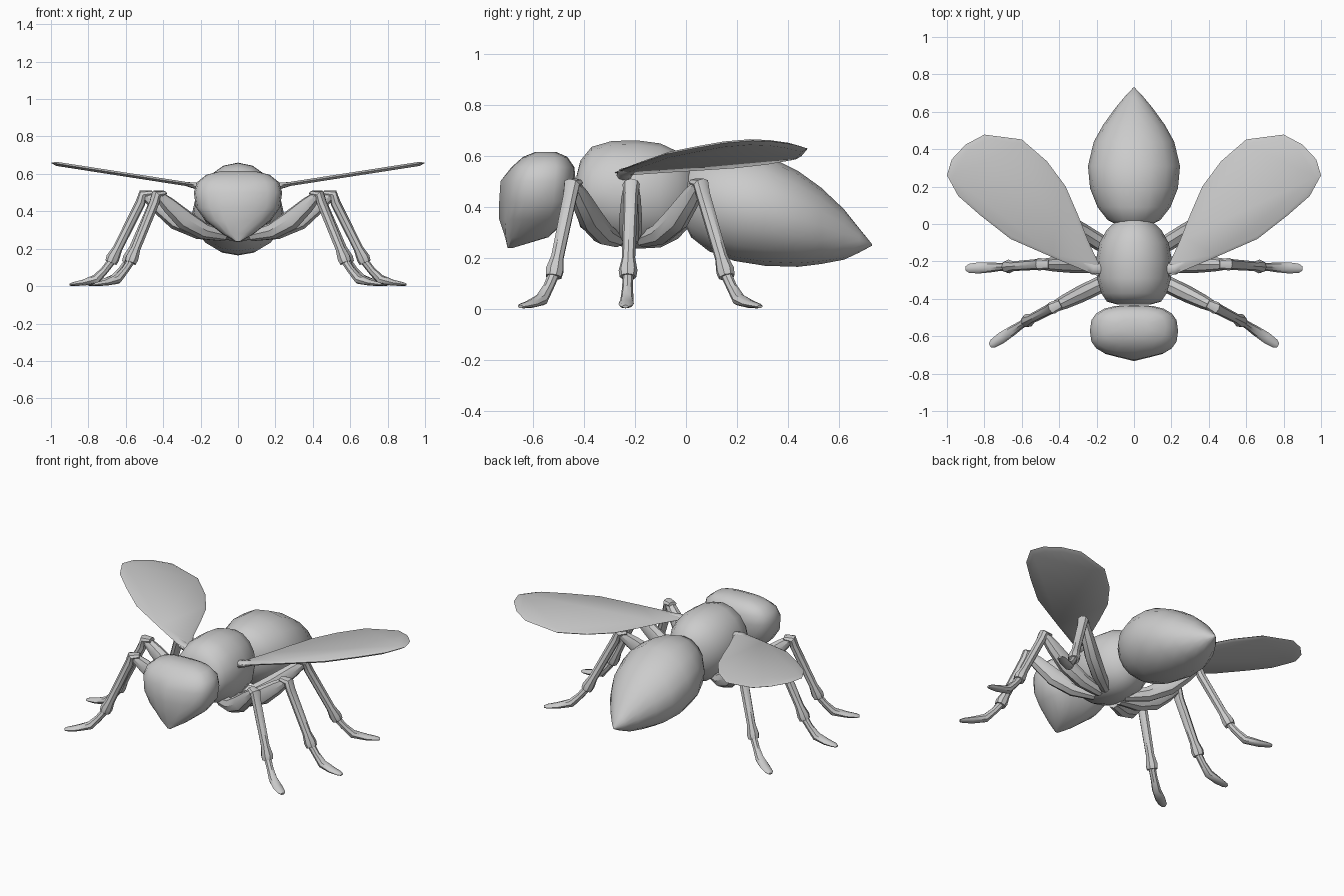
import bpy, bmesh, math
from mathutils import Vector

if "Cube" in bpy.data.objects:
    bpy.data.objects.remove(bpy.data.objects["Cube"])

grey = bpy.data.materials.new("plain_grey")
grey.diffuse_color = (0.6, 0.6, 0.6, 1)
grey.use_nodes = True
grey.node_tree.nodes["Principled BSDF"].inputs["Base Color"].default_value = grey.diffuse_color


def finish(name, bm, angle=50):
    """Turn a bmesh into a smooth-shaded object."""
    bmesh.ops.recalc_face_normals(bm, faces=bm.faces)
    me = bpy.data.meshes.new(name)
    bm.to_mesh(me)
    bm.free()
    ob = bpy.data.objects.new(name, me)
    bpy.context.collection.objects.link(ob)
    me.materials.append(grey)
    bpy.ops.object.select_all(action='DESELECT')
    ob.select_set(True)
    bpy.context.view_layer.objects.active = ob
    bpy.ops.object.shade_smooth_by_angle(angle=math.radians(angle))
    return ob


def skin(bm, rings):
    """Bridge rings of points and cap both ends."""
    loops = [[bm.verts.new(p) for p in r] for r in rings]
    n = len(loops[0])
    for a, b in zip(loops, loops[1:]):
        for i in range(n):
            j = (i + 1) % n
            bm.faces.new((a[i], a[j], b[j], b[i]))
    bm.faces.new(loops[0])
    bm.faces.new(loops[-1])


def oval(n, power=2.0):
    """Unit superellipse points."""
    for i in range(n):
        a = 2 * math.pi * i / n
        c, s = math.cos(a), math.sin(a)
        yield (math.copysign(abs(c) ** (2 / power), c),
               math.copysign(abs(s) ** (2 / power), s))


def body(name, stations):
    """Loft along y from (y, half width, bottom z, top z)."""
    bm = bmesh.new()
    skin(bm, [[(w * c, y, (lo + hi) / 2 + (hi - lo) / 2 * s) for c, s in oval(16)]
              for y, w, lo, hi in stations])
    return finish(name, bm)


def tube(name, path, sides=8):
    """Limb through (point, radius across, radius up)."""
    bm = bmesh.new()
    pts = [Vector(p) for p, _, _ in path]
    rings = []
    for i, (p, rw, rh) in enumerate(path):
        t = (pts[min(i + 1, len(pts) - 1)] - pts[max(i - 1, 0)]).normalized()
        side = t.cross(Vector((0, 0, 1))).normalized()
        up = side.cross(t)
        rings.append([pts[i] + side * rw * c + up * rh * s for c, s in oval(sides)])
    skin(bm, rings)
    return finish(name, bm, 40)


# Abdomen with a pointed tail
body("abdomen", [
    (-0.01, 0.08, 0.34, 0.52), (0.02, 0.14, 0.28, 0.57), (0.09, 0.195, 0.225, 0.60),
    (0.19, 0.235, 0.187, 0.615), (0.31, 0.246, 0.168, 0.605), (0.44, 0.215, 0.164, 0.54),
    (0.53, 0.165, 0.175, 0.475), (0.62, 0.10, 0.192, 0.39), (0.68, 0.05, 0.22, 0.315),
    (0.73, 0.003, 0.247, 0.253)])

# Thorax
body("thorax", [
    (-0.43, 0.09, 0.37, 0.52), (-0.415, 0.145, 0.32, 0.58), (-0.37, 0.175, 0.285, 0.635),
    (-0.29, 0.198, 0.25, 0.658), (-0.19, 0.202, 0.235, 0.66), (-0.10, 0.185, 0.24, 0.648),
    (-0.03, 0.145, 0.275, 0.615), (0.02, 0.09, 0.33, 0.565), (0.04, 0.04, 0.40, 0.51)])

# Head, lofted upward: (z, half width, front y, back y), with a ridge down the face
bm = bmesh.new()
rings = []
for z, w, f, b in [(0.238, 0.012, -0.70, -0.68), (0.28, 0.085, -0.71, -0.54),
                   (0.35, 0.175, -0.715, -0.465), (0.42, 0.225, -0.715, -0.44),
                   (0.50, 0.236, -0.71, -0.433), (0.555, 0.22, -0.685, -0.438),
                   (0.595, 0.17, -0.64, -0.465), (0.615, 0.09, -0.59, -0.51)]:
    ring = []
    for c, s in oval(20, 2.7):
        ridge = 0.018 if s < -0.99 and 0.3 < z < 0.53 else 0
        ring.append((w * c, (f + b) / 2 + (b - f) / 2 * s - ridge, z))
    rings.append(ring)
skin(bm, rings)
finish("head", bm)

# Legs: hip, knee, ankle and toe for one side, then both sides
LEGS = {
    "front": ((0.07, -0.27), (0.43, -0.445), (0.575, -0.52), (0.77, -0.65)),
    "middle": ((0.07, -0.22), (0.50, -0.215), (0.68, -0.228), (0.90, -0.238)),
    "hind": ((0.07, -0.17), (0.43, 0.055), (0.59, 0.16), (0.80, 0.29)),
}
for label, joints in LEGS.items():
    for sx, side in ((1, "right"), (-1, "left")):
        hip, knee, ankle, toe = [Vector((x * sx, y, 0)) for x, y in joints]

        def at(a, b, t, z):
            p = a.lerp(b, t)
            return (p.x, p.y, z)

        tag = f"{label}_{side}"
        # Thick bowed thigh
        tube("thigh_" + tag, [
            (at(hip, knee, 0.0, 0.27), 0.03, 0.03), (at(hip, knee, 0.32, 0.295), 0.045, 0.045),
            (at(hip, knee, 0.60, 0.355), 0.045, 0.055), (at(hip, knee, 0.84, 0.435), 0.038, 0.042),
            (at(hip, knee, 1.0, 0.49), 0.028, 0.024)])
        # Shin with a knee cap and a flared cuff
        tube("shin_" + tag, [
            (at(hip, knee, 0.90, 0.495), 0.026, 0.015), (at(hip, knee, 1.02, 0.488), 0.034, 0.028),
            (at(knee, ankle, 0.12, 0.445), 0.029, 0.027), (at(knee, ankle, 0.80, 0.20), 0.026, 0.026),
            (at(knee, ankle, 0.94, 0.15), 0.037, 0.036), (at(knee, ankle, 1.0, 0.125), 0.033, 0.032)])
        # Foot flattened toward the toe
        tube("foot_" + tag, [
            (at(knee, ankle, 0.95, 0.14), 0.022, 0.022), (at(ankle, toe, 0.15, 0.085), 0.021, 0.021),
            (at(ankle, toe, 0.36, 0.036), 0.026, 0.026), (at(ankle, toe, 0.68, 0.018), 0.030, 0.016),
            (at(ankle, toe, 0.92, 0.011), 0.024, 0.010), (at(ankle, toe, 1.0, 0.008), 0.012, 0.006)])

# Wings: thin blades with a slim rim, rising outward
OUTLINE = [(0.19, -0.28), (0.42, -0.185), (0.66, -0.08), (0.82, 0.045), (0.94, 0.15),
           (1.0, 0.26), (0.975, 0.345), (0.90, 0.425), (0.80, 0.478), (0.60, 0.452),
           (0.465, 0.335), (0.365, 0.20), (0.30, 0.05), (0.245, -0.09), (0.18, -0.23)]
for sx, side in ((1, "right"), (-1, "left")):
    bm = bmesh.new()

    def ring(scale, dz):
        pts = []
        for x, y in OUTLINE:
            x2, y2 = 0.6 + (x - 0.6) * scale, 0.13 + (y - 0.13) * scale
            pts.append((sx * x2, y2, 0.535 + 0.155 * (x2 - 0.2) + dz))
        return pts

    skin(bm, [ring(0.93, -0.012), ring(1.0, 0), ring(0.93, 0.010)])
    finish("wing_" + side, bm, 60)
    # Stubby wing root
    tube("wing_root_" + side, [
        ((sx * 0.15, -0.24, 0.515), 0.035, 0.025), ((sx * 0.22, -0.24, 0.535), 0.03, 0.018),
        ((sx * 0.30, -0.19, 0.55), 0.02, 0.008)])
